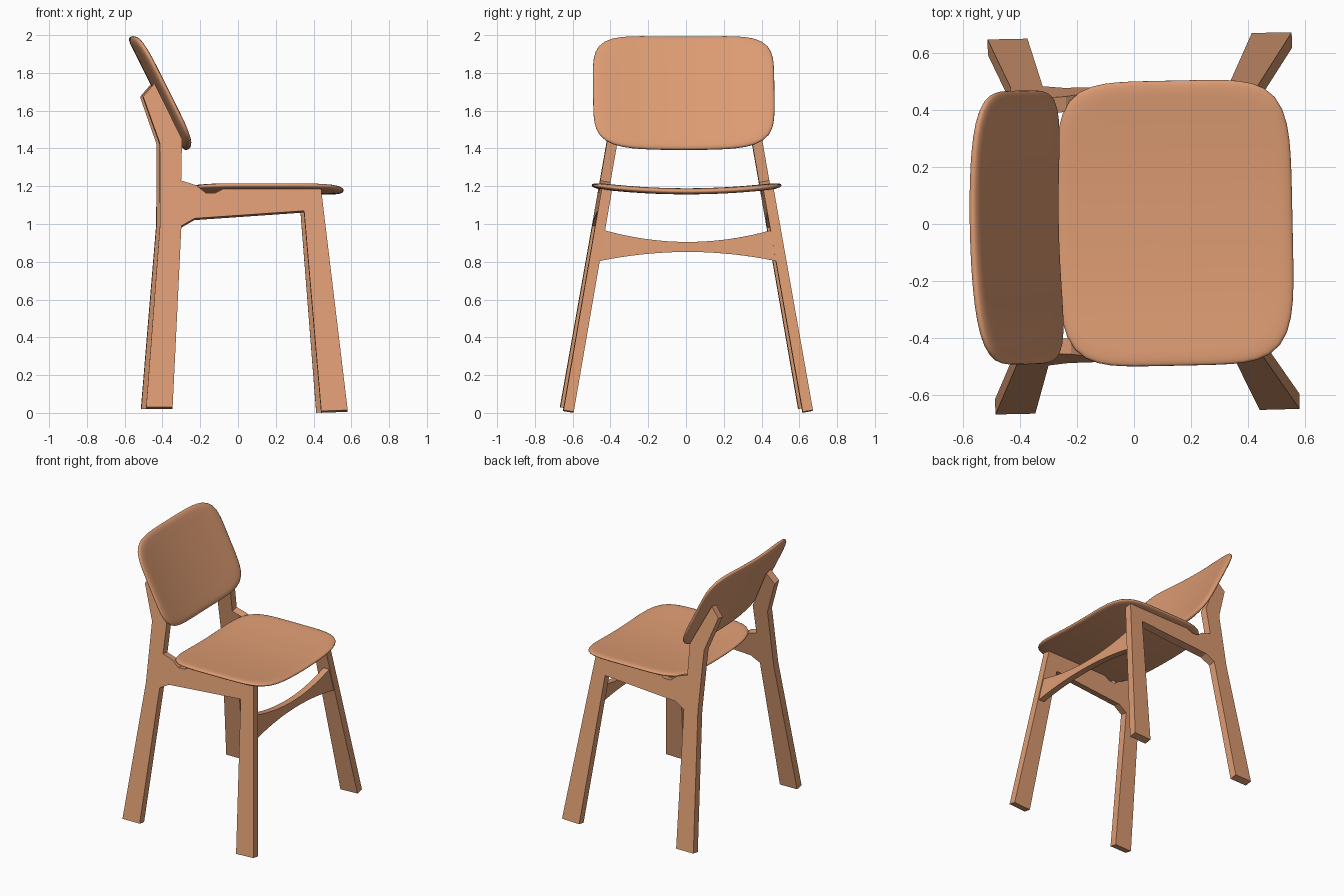
import bpy
import bmesh
import math
from mathutils import Matrix, Vector

if "Cube" in bpy.data.objects:
    bpy.data.objects.remove(bpy.data.objects["Cube"], do_unlink=True)

wood = bpy.data.materials.new("warm wood")
wood.use_nodes = True
wood.diffuse_color = (0.72, 0.33, 0.17, 1)
wood.node_tree.nodes["Principled BSDF"].inputs["Base Color"].default_value = wood.diffuse_color

TURN = Matrix.Rotation(math.radians(1.2), 4, "Z")  # the chair stands slightly turned
SPLAY = 0.175                                      # inward lean of the side frames


def finish(name, bm, smooth=False):
    bmesh.ops.recalc_face_normals(bm, faces=bm.faces)
    bm.transform(TURN)
    mesh = bpy.data.meshes.new(name)
    bm.to_mesh(mesh)
    bm.free()
    mesh.materials.append(wood)
    for p in mesh.polygons:
        p.use_smooth = smooth
    obj = bpy.data.objects.new(name, mesh)
    bpy.context.collection.objects.link(obj)


def slab(name, near, far):
    """Solid between two matching outlines."""
    bm = bmesh.new()
    a = [bm.verts.new(p) for p in near]
    b = [bm.verts.new(p) for p in far]
    bm.faces.new(a)
    bm.faces.new(b[::-1])
    for i in range(len(a)):
        j = (i + 1) % len(a)
        bm.faces.new((a[i], b[i], b[j], a[j]))
    finish(name, bm)


def shell(name, half_u, half_v, thick, sag, place, power=5, steps=72):
    """Soft-edged rounded panel, curved across its width."""
    # section from the middle of the top, round the rim, to the bottom
    section = [(s / 8, 1) for s in range(1, 8)]
    section += [(0.875 + 0.125 * math.sin(a), math.copysign(abs(math.cos(a)) ** 0.8, math.cos(a)))
                for a in (math.pi * k / 12 for k in range(1, 12))]
    section += [(s / 8, -1) for s in range(7, 0, -1)]

    def point(s, h, ang):
        c, d = math.cos(ang), math.sin(ang)
        r = s / (abs(c) ** power + abs(d) ** power) ** (1 / power)
        v = r * d
        return place(half_u * r * c, half_v * v, thick * h + sag * v * v)

    bm = bmesh.new()
    rings = [[bm.verts.new(point(s, h, math.tau * i / steps)) for i in range(steps)]
             for s, h in section]
    for a, b in zip(rings, rings[1:]):
        for i in range(steps):
            j = (i + 1) % steps
            bm.faces.new((a[i], a[j], b[j], b[i]))
    for ring, h in ((rings[0], 1), (rings[-1], -1)):
        hub = bm.verts.new(point(0, h, 0))
        for i in range(steps):
            bm.faces.new((hub, ring[i], ring[(i + 1) % steps]))
    finish(name, bm, smooth=True)


# Side frames: rear leg with back post, seat rail and front leg in one leaning sheet
frame = [(-0.50, 0.03), (-0.36, 0.03), (-0.31, 0.99), (-0.24, 1.03),
         (0.34, 1.07), (0.427, 0.01), (0.567, 0.015), (0.43, 1.19),
         (-0.08, 1.19), (-0.13, 1.165), (-0.18, 1.165), (-0.23, 1.205),
         (-0.31, 1.23), (-0.305, 1.45), (-0.45, 1.745), (-0.51, 1.675),
         (-0.423, 1.43), (-0.423, 1.0)]
for side, label in ((1, "left"), (-1, "right")):
    outer = [Vector((x, side * (0.663 - SPLAY * z), z)) for x, z in frame]
    inward = Vector((0, -side, -SPLAY)).normalized() * 0.055
    slab(label + "_side_frame", outer, [p + inward for p in outer])

# Waisted stretcher between the front legs, following their slope
ts = [i / 12 - 1 for i in range(25)]
outline = [(0.455 * t, 0.905 + 0.066 * t * t) for t in ts]
outline += [(0.485 * t, 0.852 - 0.052 * t * t) for t in reversed(ts)]


def stretcher_side(inset):
    return [(0.43 + 0.116 * (1.19 - z) - inset, y, z) for y, z in outline]


slab("front_stretcher", stretcher_side(0.008), stretcher_side(0.055))

# Dished seat
shell("seat", 0.413, 0.5, 0.016, 0.032,
      lambda u, v, h: (0.143 + u, v, 1.173 + h))

# Reclined, curved backrest
up = Vector((-0.447, 0, 0.894))
forward = Vector((0.894, 0, 0.447))
centre = Vector((-0.42, -0.004, 1.692))
shell("backrest", 0.334, 0.48, 0.018, 0.035,
      lambda u, v, h: centre + up * u + forward * h + Vector((0, v, 0)))
